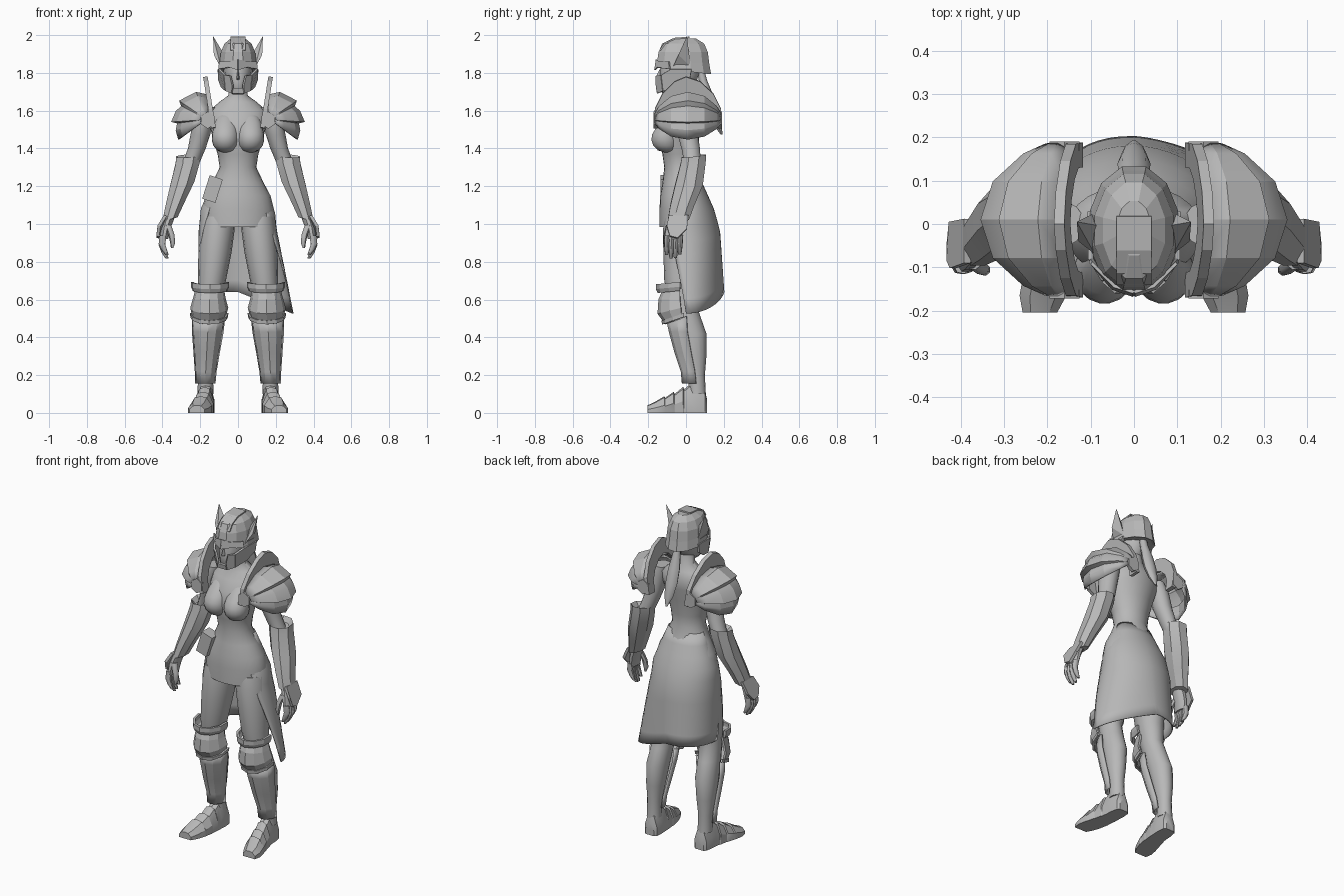
import bpy, bmesh, math
from mathutils import Vector

grey = bpy.data.materials.new("plain_grey")
grey.diffuse_color = (0.48, 0.48, 0.48, 1)


def make(name, verts, faces, mirror=True, thick=0.0, angle=35):
    """Mesh object with optional thickness and left/right mirroring."""
    me = bpy.data.meshes.new(name)
    me.from_pydata(verts, [], faces)
    bm = bmesh.new()
    bm.from_mesh(me)
    bmesh.ops.remove_doubles(bm, verts=bm.verts, dist=0.0005)
    bmesh.ops.recalc_face_normals(bm, faces=bm.faces)
    bm.to_mesh(me)
    bm.free()
    me.materials.append(grey)
    ob = bpy.data.objects.new(name, me)
    bpy.context.collection.objects.link(ob)
    if thick:
        m = ob.modifiers.new("thickness", 'SOLIDIFY')
        m.thickness, m.offset = thick, 0
    if mirror:
        m = ob.modifiers.new("mirror", 'MIRROR')
        m.use_mirror_merge = False
    bpy.ops.object.select_all(action='DESELECT')
    ob.select_set(True)
    bpy.context.view_layer.objects.active = ob
    if angle:
        bpy.ops.object.shade_smooth_by_angle(angle=math.radians(angle))
    return ob


def grid_faces(rows, cols, closed=False):
    return [(r * cols + c, r * cols + (c + 1) % cols,
             (r + 1) * cols + (c + 1) % cols, (r + 1) * cols + c)
            for r in range(rows - 1) for c in range(cols if closed else cols - 1)]


def loft(name, rings, n=16, mirror=True, angle=35, arc=None, thick=0.0, turn=0.0):
    """Rings are (x, y, z, radius x, radius y, tilt along y, tilt along x)."""
    a0, a1 = arc or (0, 360)
    verts = []
    for ring in rings:
        x, y, z, rx, ry, ty, tx = (tuple(ring) + (0, 0))[:7]
        for i in range(n):
            a = math.radians(turn + a0 + (a1 - a0) * i / (n - 1 if arc else n))
            dx, dy = rx * math.cos(a), ry * math.sin(a)
            verts.append((x + dx, y + dy, z + ty * dy + tx * dx))
    faces = grid_faces(len(rings), n, not arc)
    if not arc:
        faces += [tuple(range(n)), tuple(range(len(verts) - n, len(verts)))]
    return make(name, verts, faces, mirror, thick, angle)


def plate(name, pts, thick=0.012, mirror=True):
    return make(name, pts, [tuple(range(len(pts)))], mirror, thick, 0)


# Body
loft("torso", [(0, -.015, .985, .185, .125), (0, -.01, 1.08, .19, .13), (0, -.015, 1.15, .172, .122),
               (0, -.02, 1.22, .135, .104), (0, -.03, 1.3, .097, .085), (0, -.033, 1.37, .108, .092),
               (0, -.038, 1.46, .135, .108), (0, -.022, 1.54, .155, .107), (0, 0, 1.6, .15, .09),
               (0, .005, 1.645, .1, .065), (0, 0, 1.68, .052, .05), (0, -.01, 1.77, .042, .045)],
     24, False, 45)
loft("bust", [(.06, -.09, 1.378, .018, .02), (.065, -.1, 1.39, .046, .05), (.067, -.108, 1.415, .064, .066),
              (.068, -.11, 1.445, .071, .074), (.068, -.109, 1.475, .07, .071), (.067, -.102, 1.505, .064, .06),
              (.066, -.09, 1.535, .056, .046), (.064, -.075, 1.565, .045, .032), (.06, -.065, 1.59, .02, .012)],
     18, True, 60)
loft("leg", [(.105, 0, 1.04, .09, .11), (.11, -.01, .97, .092, .112), (.122, -.02, .85, .088, .1),
             (.138, -.03, .7, .074, .085), (.15, -.025, .6, .062, .07), (.158, -.003, .52, .06, .076),
             (.165, .03, .42, .062, .078), (.17, .045, .3, .052, .063), (.172, .055, .2, .04, .045),
             (.172, .06, .1, .042, .045)], 16, True, 50)
loft("upper_arm", [(.16, 0, 1.62, .045, .05), (.18, 0, 1.56, .055, .06), (.2, .01, 1.47, .052, .055),
                   (.218, .025, 1.4, .047, .05), (.25, .035, 1.32, .045, .045)], 14, True, 50)

# Bracers
loft("bracer", [(.258, .042, 1.335, .05, .05, .1, -.1), (.262, .042, 1.36, .07, .07, .12, -.05),
                (.266, .038, 1.325, .07, .072, .1, -.1), (.296, .016, 1.21, .07, .079, 0, -.2),
                (.335, -.02, 1.1, .055, .068, 0, -.25), (.36, -.04, 1.025, .043, .06, 0, -.25)],
     8, turn=22.5, angle=20)

# Hands
loft("palm", [(.365, -.05, 1.04, .032, .04), (.383, -.06, .98, .027, .048), (.393, -.066, .92, .023, .048)], 10)
plate("hand_guard", [(.385, .012, 1.045), (.385, -.09, 1.045), (.418, -.102, .99),
                     (.425, -.085, .935), (.425, -.045, .925), (.42, .005, .975)], .016)
for i, length in enumerate((.088, .105, .108, .09)):
    y = -.03 - .023 * i
    loft("finger_%d" % (i + 1), [(.396, y, .94, .019, .016), (.402, y - .002, .935 - length * .45, .018, .015),
                                 (.39, y - .003, .935 - length * .8, .015, .013),
                                 (.375, y - .003, .935 - length * 1.1, .008, .008)], 7, angle=50)
loft("thumb", [(.37, -.088, .995, .018, .018), (.352, -.102, .945, .017, .016),
               (.345, -.106, .9, .014, .014), (.349, -.106, .872, .006, .006)], 7, angle=50)

# Shoulder guards: overlapping fanned plates around a front-to-back axis
steps = [(95, .125), (68, .15), (34, .172), (28, .148), (14, .165), (-4, .185),
         (-7, .155), (-20, .17), (-36, .182)]
cols = 7
verts = []
for a, r in steps:
    for i in range(cols):
        t = math.radians(-90 + 180 * i / (cols - 1))
        c = max(math.cos(t), .16) ** 1.3
        c = .12 + .88 * c
        verts.append((.165 + r * c * math.cos(math.radians(a)), .01 + .172 * math.sin(t),
                      1.555 + r * c * math.sin(math.radians(a))))
make("shoulder_plates", verts, grid_faces(len(steps), cols), True, .01, 20)
arch = [(-.17, 1.51), (-.165, 1.61), (-.125, 1.69), (-.06, 1.755), (0, 1.78),
        (.075, 1.755), (.145, 1.69), (.185, 1.61), (.188, 1.51)]
verts = []
for k in (1, .68):
    for y, z in arch:
        z2 = 1.5 + (z - 1.5) * k
        verts.append((.128 + .16 * (z2 - 1.5), .01 + (y - .01) * k, z2))
make("shoulder_fin", verts, grid_faces(2, len(arch)), True, .024, 0)
for side, y in (("front", -.162), ("back", .18)):
    hexa = [(.16 + .04 * math.cos(math.radians(a)), y, 1.55 + .045 * math.sin(math.radians(a)))
            for a in range(30, 390, 60)]
    plate("shoulder_boss_" + side, hexa, .02)

# Knee guards and greaves, open at the back
loft("knee_cuff", [(.148, -.045, .648, .086, .098, .1), (.148, -.045, .668, .095, .108, .1),
                   (.148, -.045, .692, .095, .108, .1)], 7, arc=(172, 368), thick=.014, angle=0)
loft("knee_plate", [(.15, -.035, .645, .072, .085), (.152, -.035, .6, .082, .105),
                    (.152, -.03, .555, .095, .115, .25), (.155, -.025, .5, .08, .08, .35)],
     7, arc=(178, 362), thick=.012, angle=0)
loft("knee_band", [(.152, -.02, .525, .097, .105, .35), (.153, -.02, .505, .095, .102, .35)],
     7, arc=(175, 365), thick=.01, angle=0)
loft("greave", [(.155, 0, .51, .082, .095, .35), (.16, .005, .43, .078, .09), (.166, .025, .32, .064, .08),
                (.171, .045, .22, .052, .067), (.173, .052, .155, .048, .068)],
     7, arc=(178, 362), thick=.012, angle=25)

# Feet: stepped plates running from heel to toe
feet = [(.112, .168, .028, .07), (.1, .168, .04, .12), (.06, .17, .046, .15), (.02, .172, .046, .15),
        (-.01, .175, .048, .125), (-.015, .177, .05, .138), (-.06, .184, .052, .1),
        (-.065, .185, .055, .112), (-.11, .196, .056, .08), (-.115, .197, .058, .088),
        (-.165, .21, .054, .058), (-.204, .217, .04, .04)]
verts = []
for y, x, w, h in feet:
    verts += [(x - w, y, 0), (x + w, y, 0), (x + w, y, h * .45), (x + w * .55, y, h * .92),
              (x, y, h), (x - w * .55, y, h * .92), (x - w, y, h * .45)]
make("boot", verts, grid_faces(len(feet), 7, True) + [tuple(range(7)), tuple(range(len(verts) - 7, len(verts)))],
     True, 0, 25)


# Skirt: open-fronted wrap with a hem that drops to a point on one side
def lerp_keys(s, keys):
    for (s0, v0), (s1, v1) in zip(keys, keys[1:]):
        if s <= s1:
            return v0 + (v1 - v0) * (s - s0) / (s1 - s0)
    return keys[-1][1]


def soft(v, p):
    return math.copysign(abs(v) ** p, v)


verts, rows, cols = [], 11, 29
for r in range(rows):
    s = r / (rows - 1)
    rx = lerp_keys(s, [(0, .108), (.1, .137), (.3, .194), (.5, .206), (1, .208)])
    ry = lerp_keys(s, [(0, .058), (.1, .088), (.32, .15), (.5, .178), (1, .2)])
    edge = -65 * (1 - s) ** 1.3
    for c in range(cols):
        a = math.radians(edge + (180 - 2 * edge) * c / (cols - 1))
        right = math.cos(a) > 0
        x = rx * soft(math.cos(a), 1 + .4 * s * s if right else 1 - .15 * s)
        if right:
            x *= 1 + .4 * max(0, (s - .45) / .55)
        y = (ry if math.sin(a) > 0 else (ry + .01) * .85) * soft(math.sin(a), 1 - .1 * s)
        hem = .64 - .39 * max(x, 0)
        verts.append((x, y, 1.27 + (hem - 1.27) * s))
make("skirt", verts, grid_faces(rows, cols), False, .006, 40)

# Belt pouch, tilted on one hip
ux, uz = Vector((.94, 0, -.3)), Vector((.3, 0, .94))
corner = [Vector((-.135, -.1, 1.185)) + ux * (.037 * i) + uz * (.066 * k) + Vector((0, .036 * j, 0))
          for i in (-1, 1) for j in (-1, 1) for k in (-1, 1)]
make("pouch", corner, [(0, 1, 3, 2), (4, 5, 7, 6), (0, 1, 5, 4), (2, 3, 7, 6), (0, 2, 6, 4), (1, 3, 7, 5)],
     False, 0, 0)

# Head and helmet
loft("head", [(0, -.07, 1.685, .028, .05), (0, -.06, 1.71, .05, .085), (0, -.04, 1.76, .07, .1),
              (0, -.03, 1.82, .078, .11), (0, -.02, 1.9, .07, .1)], 14, False, 50)
make("nose", [(0, -.14, 1.82), (-.014, -.125, 1.765), (.014, -.125, 1.765), (0, -.162, 1.772), (0, -.12, 1.755)],
     [(0, 1, 3), (0, 3, 2), (1, 4, 3), (3, 4, 2), (0, 2, 4, 1)], False, 0, 0)
loft("helmet", [(0, -.012, 1.815, .098, .13, -.12), (0, -.012, 1.81, .107, .15, -.12),
                (0, -.014, 1.86, .1, .142, -.08), (0, -.015, 1.91, .094, .135), (0, -.015, 1.955, .074, .115),
                (0, -.01, 1.982, .04, .065)], 12, False, 0, turn=15)
crest = [(.018, 1.988), (-.06, 1.982), (-.11, 1.958), (-.137, 1.92)]
make("crest", [(x, y, z) for y, z in crest for x in (-.04, .04)], grid_faces(4, 2), False, .008, 0)
plate("brow", [(0, -.165, 1.815), (.05, -.148, 1.83), (.102, -.085, 1.82), (.098, -.09, 1.86),
               (.045, -.143, 1.862), (0, -.157, 1.87)], .008)
plate("cheek_guard_side", [(.102, .03, 1.82), (.1, .02, 1.765), (.085, -.04, 1.725), (.062, -.12, 1.705),
                           (.07, -.13, 1.79), (.1, -.08, 1.82)], .012)
plate("cheek_guard_front", [(.07, -.13, 1.79), (.062, -.12, 1.705), (.03, -.148, 1.692),
                            (.028, -.156, 1.735), (.04, -.156, 1.785)], .012)
plate("chin_guard", [(-.03, -.148, 1.692), (.03, -.148, 1.692), (.026, -.153, 1.72), (-.026, -.153, 1.72)],
      .012, False)
make("helmet_wing", [(.092, .025, 1.83), (.09, -.07, 1.83), (.128, -.04, 1.895), (.132, .005, 1.995),
                     (.075, -.005, 1.9)],
     [(0, 2, 1), (1, 2, 3), (2, 0, 3), (1, 3, 4), (0, 4, 3), (0, 1, 4)], True, 0, 0)

# Ponytail
loft("ponytail", [(0, .075, 1.82, .02, .02), (0, .09, 1.76, .024, .022), (0, .115, 1.68, .036, .03),
                  (0, .14, 1.6, .038, .03), (0, .165, 1.53, .028, .022), (0, .188, 1.475, .006, .006)],
     8, False, 50)
